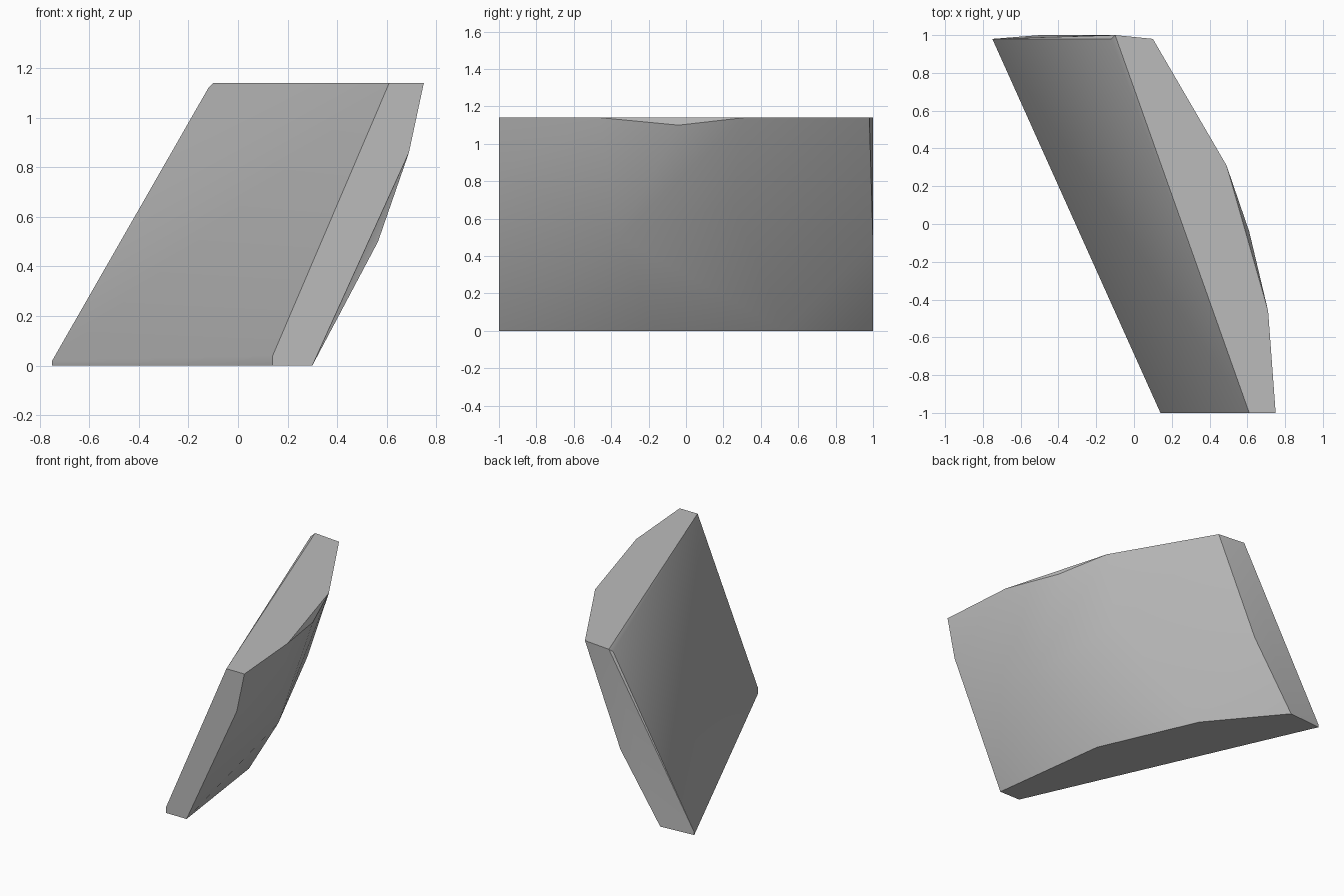
import bpy, bmesh, math

cube = bpy.data.objects.get("Cube")
if cube:
    bpy.data.objects.remove(cube, do_unlink=True)

TOP = 1.14

# Single stone-grey material
grey = bpy.data.materials.new("stone_grey")
grey.use_nodes = True
colour = (0.5, 0.5, 0.5, 1)
grey.diffuse_color = colour
grey.node_tree.nodes["Principled BSDF"].inputs["Base Color"].default_value = colour

# Outlines of the flat top and bottom cuts
top_outline = [(0.61, -1), (0.75, -1), (0.71, -0.46), (0.49, 0.31), (0.10, 0.98), (-0.10, 1)]
bottom_outline = [(0.14, -1), (0.30, -1), (0.19, -0.15), (-0.11, 0.53), (-0.50, 1), (-0.75, 0.98)]

# Inner flat face corners, with a thin upright lip at the bottom
inner_corners = [(0.14, -1, 0.04), (-0.75, 0.98, 0.02), (-0.12, 0.98, 1.12)]

# Bulge of the outer face: front edge, upper rim, middle, back edge
outer_bulge = [(0.69, -1, 0.86), (0.61, -0.04, 1.10), (0.565, -0.36, 0.50),
               (0.365, 0.25, 0.68), (-0.19, 1, 0.46)]

points = [(x, y, TOP) for x, y in top_outline]
points += [(x, y, 0) for x, y in bottom_outline]
points += inner_corners + outer_bulge

# The slab is the convex skin around these points
bm = bmesh.new()
for p in points:
    bm.verts.new(p)
hull = bmesh.ops.convex_hull(bm, input=bm.verts)
loose = [v for v in bm.verts if not v.link_faces]
bmesh.ops.delete(bm, geom=loose, context='VERTS')
bmesh.ops.dissolve_limit(bm, angle_limit=math.radians(1), verts=bm.verts, edges=bm.edges)
bmesh.ops.recalc_face_normals(bm, faces=bm.faces)

mesh = bpy.data.meshes.new("curved_slab")
bm.to_mesh(mesh)
bm.free()
mesh.materials.append(grey)
slab = bpy.data.objects.new("curved_slab", mesh)
bpy.context.collection.objects.link(slab)

# Smooth outer curve, crisp borders
bpy.ops.object.select_all(action='DESELECT')
slab.select_set(True)
bpy.context.view_layer.objects.active = slab
bpy.ops.object.shade_smooth_by_angle(angle=math.radians(32))
